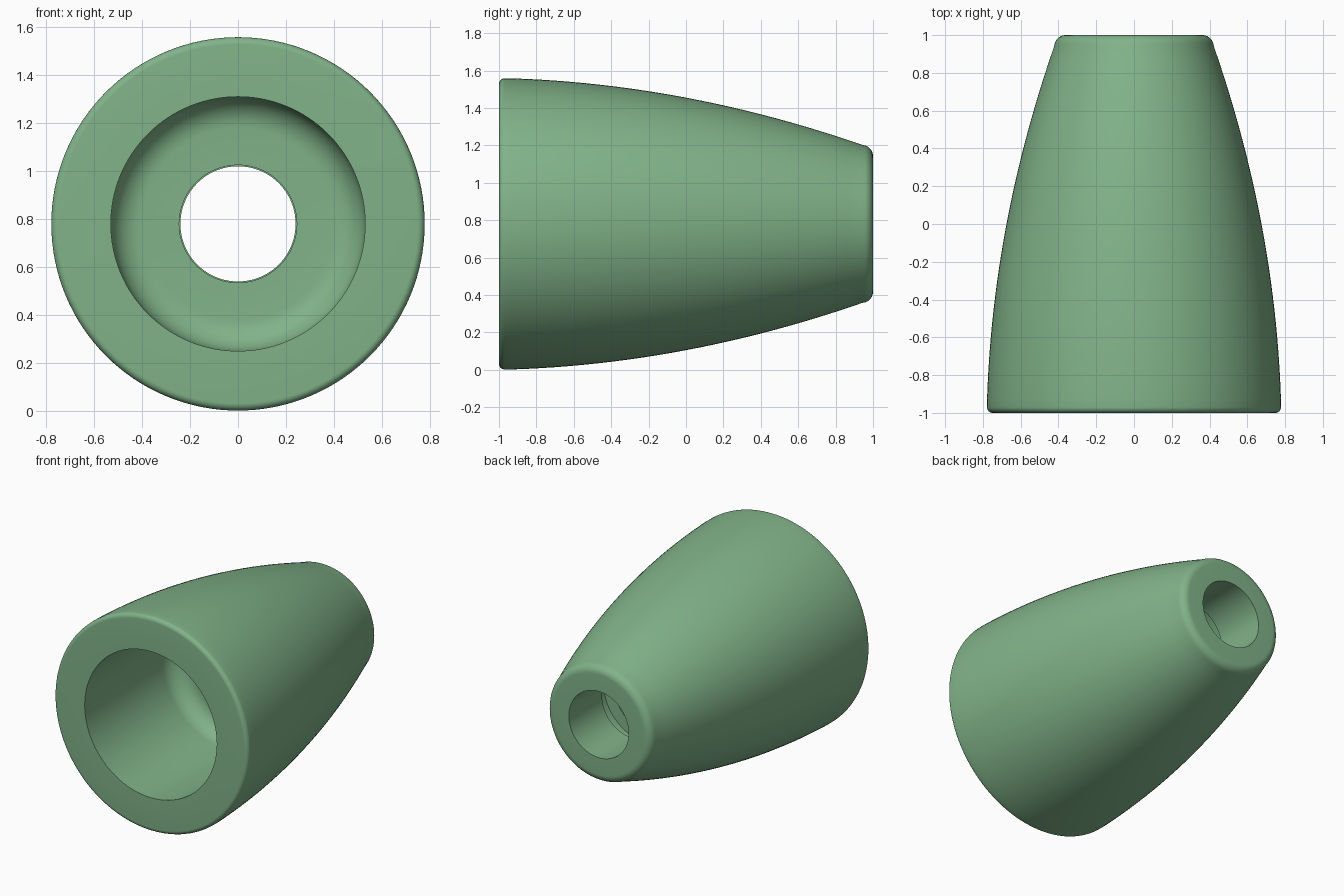
import bpy, bmesh, math

if "Cube" in bpy.data.objects:
    bpy.data.objects.remove(bpy.data.objects["Cube"])

CZ = 0.78     # height of the axis
SEG = 128


def outer(y):
    t = y + 1
    return 0.78 - 0.021 * t - 0.084 * t * t


def arc(cy, cr, rad, a0, a1, n=8):
    # angle 0 points to +y, 90 points outwards
    out = []
    for i in range(n + 1):
        a = math.radians(a0 + (a1 - a0) * i / n)
        out.append((cy + rad * math.cos(a), cr + rad * math.sin(a)))
    return out


# Closed profile (y, radius): outside, then bore from back to front
profile = arc(-0.97, 0.748, 0.03, 180, 90)
profile += [(y, outer(y)) for y in [-0.93 + 1.87 * i / 24 for i in range(25)]]
profile += arc(0.94, 0.362, 0.06, 70, 0)
profile += [(1.0, 0.24), (0.62, 0.24)]            # cord hole
profile += [(0.62, 0.33), (0.47, 0.33)]           # inner groove
profile += [(0.47, 0.245), (0.02, 0.245)]         # hole into the cavity
profile += arc(-0.11, 0.40, 0.13, 0, 90)          # rounded cavity floor
profile += [(-1.0, 0.53)]

# Revolve the profile around the y axis
bm = bmesh.new()
rings = []
for y, r in profile:
    rings.append([bm.verts.new((r * math.cos(2 * math.pi * k / SEG), y,
                                CZ + r * math.sin(2 * math.pi * k / SEG)))
                  for k in range(SEG)])
for i, a in enumerate(rings):
    b = rings[(i + 1) % len(rings)]
    for k in range(SEG):
        j = (k + 1) % SEG
        bm.faces.new((a[k], a[j], b[j], b[k]))
bmesh.ops.recalc_face_normals(bm, faces=bm.faces)
mesh = bpy.data.meshes.new("tapered_sleeve")
bm.to_mesh(mesh)
bm.free()

sleeve = bpy.data.objects.new("tapered_sleeve", mesh)
bpy.context.collection.objects.link(sleeve)
bpy.context.view_layer.objects.active = sleeve
sleeve.select_set(True)
bpy.ops.object.shade_smooth_by_angle(angle=math.radians(30))

mat = bpy.data.materials.new("green")
mat.diffuse_color = (0.22, 0.45, 0.25, 1)
mat.use_nodes = True
mat.node_tree.nodes["Principled BSDF"].inputs["Base Color"].default_value = mat.diffuse_color
mesh.materials.append(mat)
